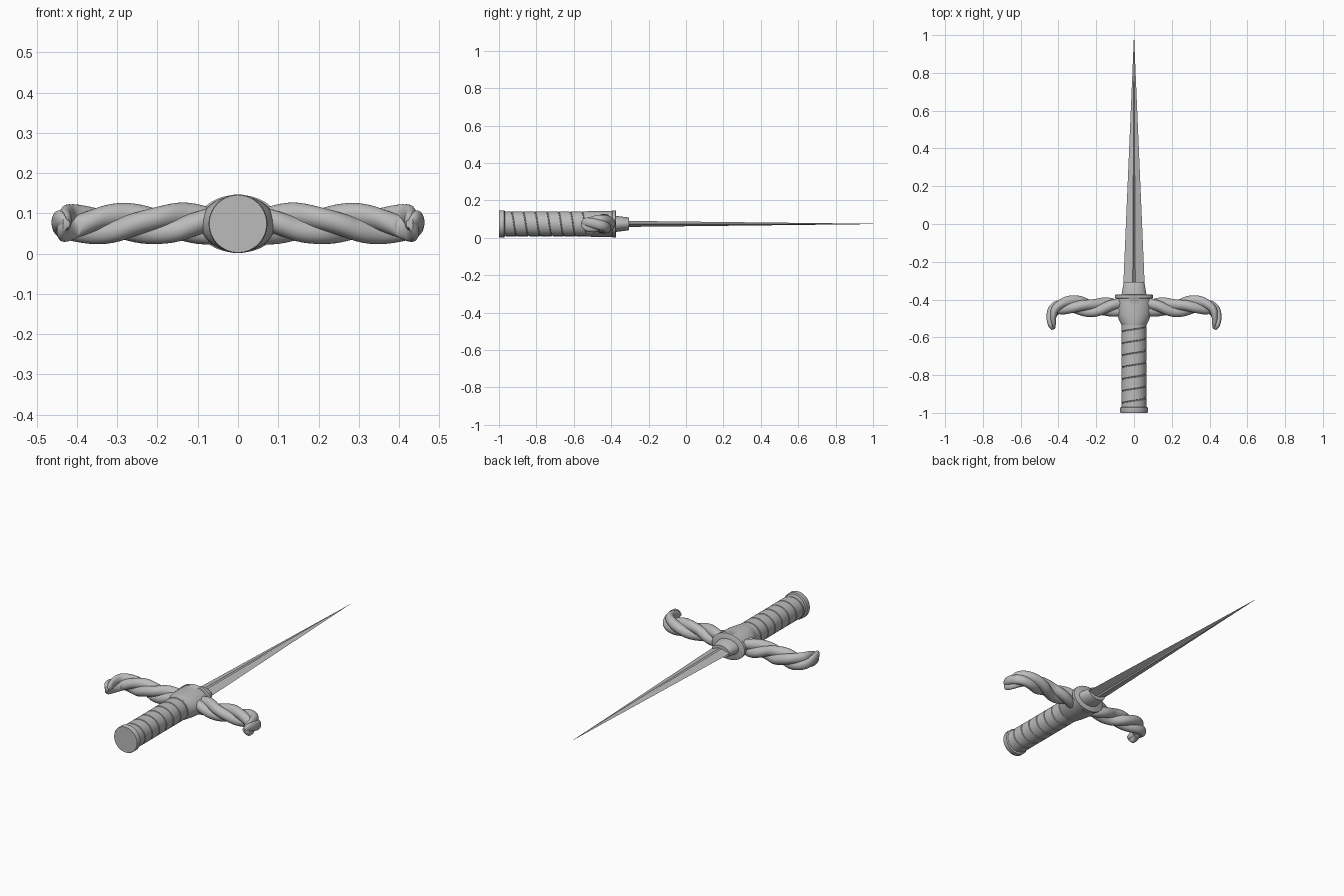
import bpy, bmesh, math
from mathutils import Vector

if "Cube" in bpy.data.objects:
    bpy.data.objects.remove(bpy.data.objects["Cube"])

ZC = 0.074  # height of the dagger's long axis
steel = bpy.data.materials.new("steel grey")
steel.diffuse_color = (0.5, 0.5, 0.5, 1)
steel.use_nodes = True
steel.node_tree.nodes["Principled BSDF"].inputs["Base Color"].default_value = steel.diffuse_color


def finish(name, bm, angle=35):
    bmesh.ops.remove_doubles(bm, verts=bm.verts, dist=1e-5)
    bmesh.ops.recalc_face_normals(bm, faces=bm.faces)
    me = bpy.data.meshes.new(name)
    bm.to_mesh(me)
    bm.free()
    ob = bpy.data.objects.new(name, me)
    bpy.context.collection.objects.link(ob)
    me.materials.append(steel)
    bpy.ops.object.select_all(action='DESELECT')
    ob.select_set(True)
    bpy.context.view_layer.objects.active = ob
    bpy.ops.object.shade_smooth_by_angle(angle=math.radians(angle))
    return ob


def loft(name, rings, angle=35):
    """Skin a list of closed rings and cap both ends."""
    bm = bmesh.new()
    vs = [[bm.verts.new(p) for p in r] for r in rings]
    n = len(vs[0])
    for a, b in zip(vs, vs[1:]):
        for i in range(n):
            j = (i + 1) % n
            bm.faces.new((a[i], a[j], b[j], b[i]))
    bm.faces.new(vs[0])
    bm.faces.new(vs[-1][::-1])
    return finish(name, bm, angle)


def oval(y, rx, rz, n=64):
    return [(rx * math.cos(2 * math.pi * i / n), y, ZC + rz * math.sin(2 * math.pi * i / n))
            for i in range(n)]


# Pommel cap
loft("pommel_cap", [oval(y, r, r) for y, r in
                    ((-1, .071), (-.996, .073), (-.972, .073), (-.968, .066))])

# Grip wound with a helical groove
N, PITCH, Y0, Y1, R = 48, 0.063, -0.97, -0.5, 0.066
COLS = ((0, R), (0.03, R - .004), (0.07, R - .004), (0.10, R))
turns = int((Y1 - Y0) / PITCH) + 2
bm = bmesh.new()
strip = []
for m in range((turns + 1) * N + 1):
    a = 2 * math.pi * m / N - math.pi
    row = []
    for off, r in COLS:
        y = min(max(Y0 + PITCH * (m / N - 1 + off), Y0), Y1)
        row.append(bm.verts.new((-r * math.cos(a + math.pi / 2), y, ZC + r * math.sin(a + math.pi / 2))))
    strip.append(row)
for m in range(turns * N):
    a = strip[m] + [strip[m + N][0]]
    b = strip[m + 1] + [strip[m + 1 + N][0]]
    for j in range(4):
        if max(v.co.y for v in (a[j], a[j + 1], b[j], b[j + 1])) - min(
                v.co.y for v in (a[j], a[j + 1], b[j], b[j + 1])) > 1e-4:
            bm.faces.new((a[j], a[j + 1], b[j + 1], b[j]))
finish("grip", bm, 30)

# Guard hub: flares from the round grip to a wide oval rim
loft("guard_hub", [oval(*s) for s in (
    (-.535, .066, .066), (-.525, .071, .068), (-.50, .083, .069), (-.47, .092, .070),
    (-.43, .094, .070), (-.395, .093, .070), (-.392, .101, .072), (-.376, .101, .072),
    (-.374, .098, .069))])

# Collar holding the blade
loft("collar", [oval(*s) for s in (
    (-.38, .066, .043), (-.375, .066, .043), (-.31, .055, .035), (-.306, .053, .033))])


# Blade: tapered double edge with a narrow central groove on each face
def blade_ring(y):
    k = max((1 - y) / 1.31, 0.004)
    w, t, g = .056 * k, .001 + .015 * k, .007 * k
    half = [(w, 0), (g, t), (0, t * .6), (-g, t)]
    return [(x, y, ZC + z) for x, z in half + [(-x, -z) for x, z in half]]


loft("blade", [blade_ring(y) for y in (-.32, 0, .35, .7, 1)], 8)


# Guard arms: three twisted strands swept along a hooked path
# path entries: x, y, in-plane scale, vertical scale
PATH = [Vector(p) for p in (
    (.05, -.440, .95, .95), (.13, -.438, 1, 1), (.21, -.445, .95, .95), (.29, -.432, 1, .98),
    (.36, -.430, .92, .95), (.415, -.450, .74, .92), (.435, -.492, .54, .88),
    (.435, -.535, .42, .72), (.427, -.558, .20, .30))]


def spline(t):
    """Catmull-Rom point on the arm path."""
    i = min(int(t), len(PATH) - 2)
    u = t - i
    b, c = PATH[i], PATH[i + 1]
    a = PATH[i - 1] if i else 2 * b - c
    d = PATH[i + 2] if i + 2 < len(PATH) else 2 * c - b
    return .5 * (2 * b + (c - a) * u + (2 * a - 5 * b + 4 * c - d) * u * u
                 + (3 * b - a - 3 * c + d) * u ** 3)


def lobe_radius(a, d=.023, s=.030):
    """Outline of three overlapping round strands."""
    a = (a + math.pi / 3) % (2 * math.pi / 3) - math.pi / 3
    return d * math.cos(a) + math.sqrt(s * s - (d * math.sin(a)) ** 2)


STEPS, SEG, TURN = 110, 48, 0.43
rings, length, last = [], 0, None
for k in range(STEPS + 1):
    t = (len(PATH) - 1) * k / STEPS
    p = spline(t)
    q = spline(max(t - .01, 0))
    r = spline(min(t + .01, len(PATH) - 1))
    tan = Vector((r.x - q.x, r.y - q.y)).normalized()
    nx, ny = -tan.y, tan.x
    if last:
        length += math.hypot(p.x - last.x, p.y - last.y)
    last = p
    # a lobe points straight up at x = 0.14
    twist = math.pi / 2 + 2 * math.pi * (length - .09) / TURN
    ring = []
    for i in range(SEG):
        a = 2 * math.pi * i / SEG
        rad = lobe_radius(a)
        u = rad * math.cos(a + twist) * p.z
        v = rad * math.sin(a + twist) * p.w
        ring.append((p.x + nx * u, p.y + ny * u, ZC + v))
    rings.append(ring)
loft("guard_arm_right", rings, 50)
loft("guard_arm_left", [[(-x, y, z) for x, y, z in ring] for ring in rings], 50)
